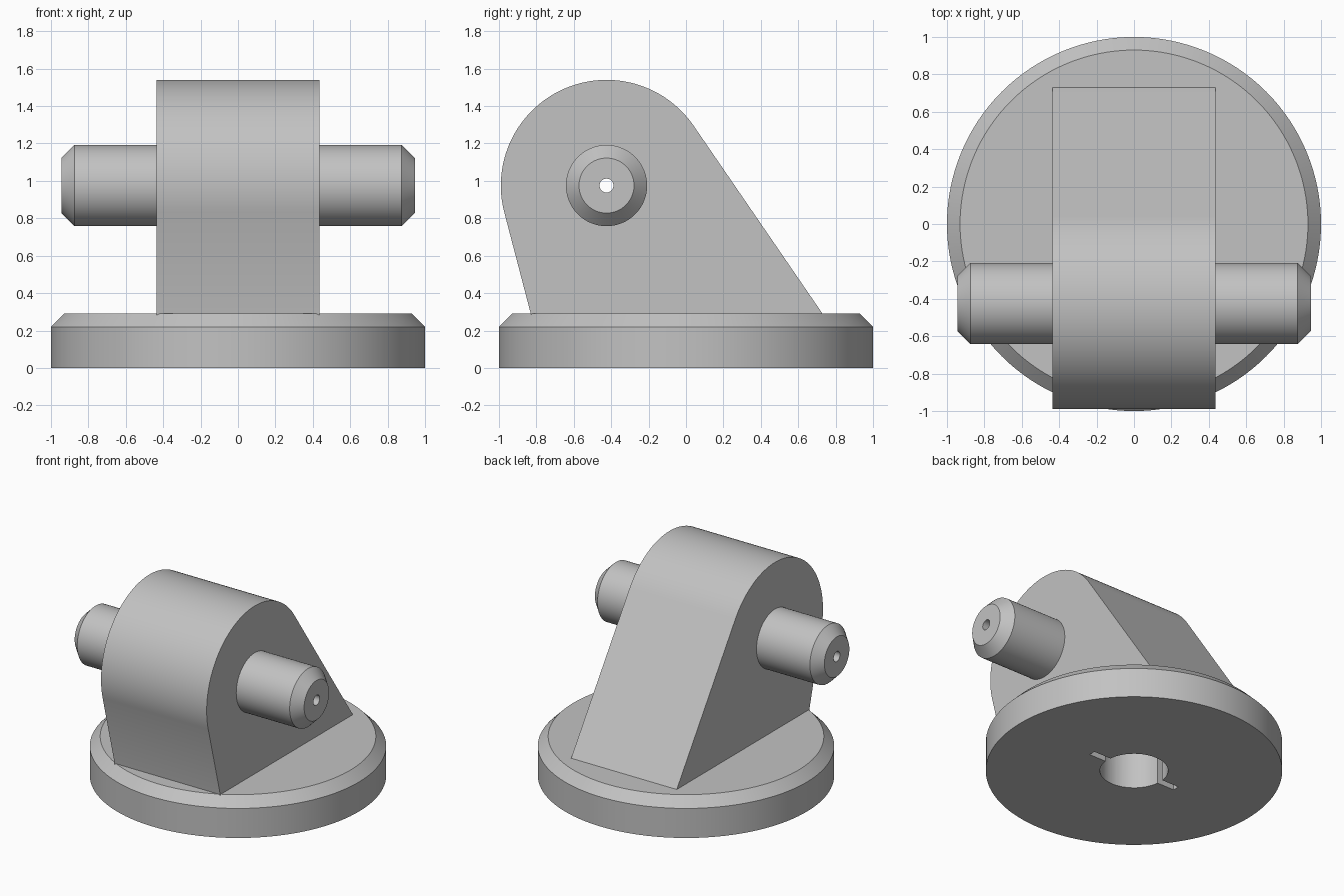
import bpy, bmesh, math
from mathutils import Matrix, Vector

if "Cube" in bpy.data.objects:
    bpy.data.objects.remove(bpy.data.objects["Cube"])

# One plain grey for the whole fitting
grey = bpy.data.materials.new("plain grey")
grey.use_nodes = True
grey.diffuse_color = (0.54, 0.54, 0.54, 1)
grey.node_tree.nodes["Principled BSDF"].inputs["Base Color"].default_value = grey.diffuse_color

BASE_TOP, CHAMFER = 0.29, 0.07
PIN_Y, PIN_Z, PIN_R, PIN_END = -0.425, 0.975, 0.217, 0.945
BORE_R = 0.037
HEAD_R, HALF_WIDTH = 0.565, 0.435
PIN_AT = Matrix.Translation((0, PIN_Y, PIN_Z)) @ Matrix.Rotation(math.pi / 2, 4, "Y")


def make_object(name, bm, matrix=Matrix()):
    bmesh.ops.transform(bm, matrix=matrix, verts=bm.verts)
    bmesh.ops.recalc_face_normals(bm, faces=bm.faces)
    mesh = bpy.data.meshes.new(name)
    bm.to_mesh(mesh)
    bm.free()
    mesh.materials.append(grey)
    obj = bpy.data.objects.new(name, mesh)
    bpy.context.collection.objects.link(obj)
    return obj


def lathe(name, profile, matrix=Matrix(), closed=False, steps=96):
    """Spin (radius, height) points around z."""
    bm = bmesh.new()
    verts = [bm.verts.new((r, 0, h)) for r, h in profile]
    edges = [bm.edges.new(pair) for pair in zip(verts, verts[1:])]
    if closed:
        edges.append(bm.edges.new((verts[-1], verts[0])))
    bmesh.ops.spin(bm, geom=verts + edges, axis=(0, 0, 1), cent=(0, 0, 0),
                   angle=math.tau, steps=steps, use_duplicate=False)
    bmesh.ops.remove_doubles(bm, verts=bm.verts, dist=0.0001)
    return make_object(name, bm, matrix)


def cylinder(name, radius, low, high, matrix=Matrix()):
    return lathe(name, [(0, low), (radius, low), (radius, high), (0, high)], matrix)


def cut(obj, cutter):
    mod = obj.modifiers.new("cut", "BOOLEAN")
    mod.operation, mod.solver, mod.object = "DIFFERENCE", "EXACT", cutter
    bpy.context.view_layer.objects.active = obj
    bpy.ops.object.modifier_apply(modifier=mod.name)
    bpy.data.objects.remove(cutter)


def tangent_angle(point, side):
    """Angle on the round head where a line from the point touches it."""
    d = Vector(point) - Vector((PIN_Y, PIN_Z))
    return math.atan2(d.y, d.x) + side * math.acos(HEAD_R / d.length)


# Round base with chamfered rim
base = lathe("base", [(0, 0), (1, 0), (1, BASE_TOP - CHAMFER),
                      (1 - CHAMFER, BASE_TOP), (0, BASE_TOP)], steps=128)

# Socket with two key slots in the underside
cut(base, cylinder("socket_cutter", 0.23, -0.1, 0.4))
slots = bmesh.new()
bmesh.ops.create_cube(slots, size=1, matrix=Matrix.Diagonal((0.74, 0.05, 0.6, 1)))
cut(base, make_object("slot_cutter", slots, Matrix.Translation((0, 0, 0.15))))

# Upright block: round head with tangent flanks, extruded across x
front, back = (-0.83, BASE_TOP), (0.73, BASE_TOP)
start = tangent_angle(back, 1)
end = tangent_angle(front, -1) % math.tau
arc = [start + (end - start) * i / 64 for i in range(65)]
outline = [(front[0], 0.275), (back[0], 0.275), back]
outline += [(PIN_Y + HEAD_R * math.cos(a), PIN_Z + HEAD_R * math.sin(a)) for a in arc]
outline.append(front)
bm = bmesh.new()
side = bm.faces.new([bm.verts.new((-HALF_WIDTH, y, z)) for y, z in outline])
grown = bmesh.ops.extrude_face_region(bm, geom=[side], use_keep_orig=True)["geom"]
bmesh.ops.translate(bm, vec=(2 * HALF_WIDTH, 0, 0),
                    verts=[v for v in grown if isinstance(v, bmesh.types.BMVert)])
block = make_object("upright_block", bm)
cut(block, cylinder("pin_cutter", 0.12, -0.6, 0.6, PIN_AT))

# Hollow cross pin with chamfered ends
half = [(BORE_R, PIN_END), (PIN_R - CHAMFER, PIN_END), (PIN_R, PIN_END - CHAMFER)]
pin = lathe("cross_pin", half + [(r, -h) for r, h in reversed(half)], PIN_AT, closed=True)

# Smooth round faces, crisp edges
bpy.ops.object.select_all(action="DESELECT")
for obj in (base, block, pin):
    obj.select_set(True)
bpy.context.view_layer.objects.active = base
bpy.ops.object.shade_smooth_by_angle(angle=math.radians(25))
